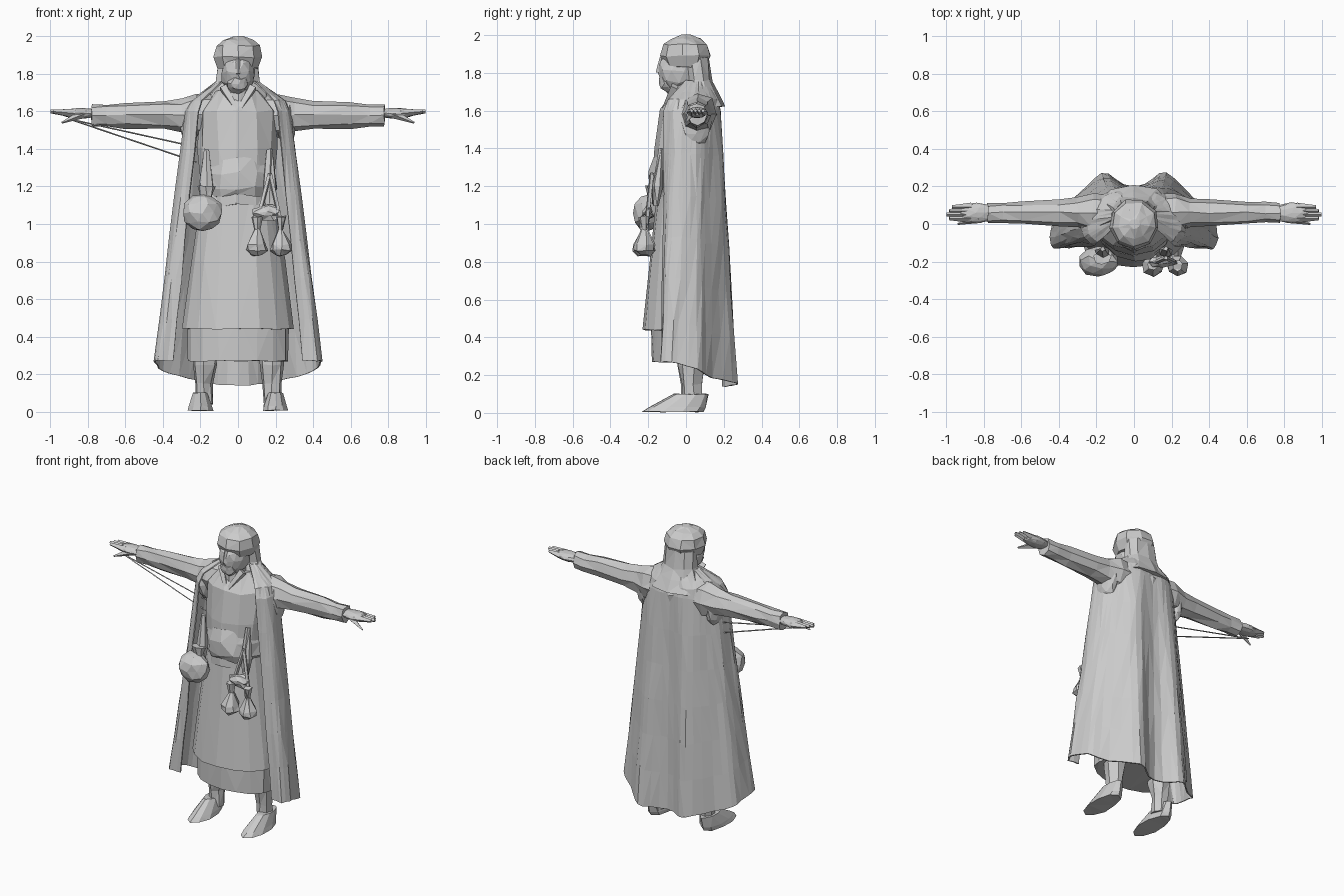
import bpy, bmesh, math, random
from mathutils import Vector

random.seed(4)
default_cube = bpy.data.objects.get("Cube")
if default_cube:
    bpy.data.objects.remove(default_cube)

grey = bpy.data.materials.new("plain grey")
grey.use_nodes = True
colour = (.6, .6, .6, 1)
grey.diffuse_color = colour
grey.node_tree.nodes["Principled BSDF"].inputs["Base Color"].default_value = colour


def finish(name, bm):
    """Turn a bmesh into a flat shaded grey object."""
    bmesh.ops.recalc_face_normals(bm, faces=bm.faces[:])
    mesh = bpy.data.meshes.new(name)
    bm.to_mesh(mesh)
    bm.free()
    mesh.materials.append(grey)
    part = bpy.data.objects.new(name, mesh)
    bpy.context.collection.objects.link(part)
    return part


def shake(bm, amount):
    """Make the facets slightly uneven."""
    for vert in bm.verts:
        vert.co += Vector([random.uniform(-amount, amount) for axis in range(3)])


def bridge(bm, rows):
    """Join neighbouring rows of vertices with quads."""
    for low, high in zip(rows, rows[1:]):
        for a, b, c, d in zip(low, low[1:], high[1:], high):
            bm.faces.new((a, b, c, d))


def tower(name, place, depth, profile, lean=0, sides=10, across=False, rough=.006):
    """Stack oval rings given as (height, radius); across lays the stack along x."""
    bm = bmesh.new()
    rows = []
    base = profile[0][0]
    for height, radius in profile:
        row = []
        for i in range(sides):
            angle = math.tau * i / sides
            point = (place[0] + radius * math.sin(angle),
                     place[1] - radius * depth * math.cos(angle) + lean * (height - base),
                     height)
            row.append(bm.verts.new(point[::-1] if across else point))
        rows.append(row)
    bm.faces.new(rows[0])
    bm.faces.new(rows[-1])
    bridge(bm, [row + row[:1] for row in rows])
    shake(bm, rough)
    bmesh.ops.triangulate(bm, faces=bm.faces[:])
    return finish(name, bm)


def blob(name, centre, size, rough=.006):
    """Faceted ellipsoid."""
    bm = bmesh.new()
    bmesh.ops.create_icosphere(bm, subdivisions=2, radius=1)
    bmesh.ops.scale(bm, vec=size, verts=bm.verts[:])
    bmesh.ops.translate(bm, vec=centre, verts=bm.verts[:])
    shake(bm, rough)
    return finish(name, bm)


def spike(name, start, end, thick, thin):
    """Tapered rod between two points."""
    start, end = Vector(start), Vector(end)
    bm = bmesh.new()
    bmesh.ops.create_cone(bm, cap_ends=True, segments=4, radius1=thick, radius2=thin,
                          depth=(end - start).length)
    turn = (end - start).to_track_quat("Z", "Y")
    for vert in bm.verts:
        vert.co = turn @ vert.co + (start + end) / 2
    return finish(name, bm)


def blend(start, end, amount):
    return start + (end - start) * amount


# Head, cap and veil
blob("face", (0, -.04, 1.81), (.095, .11, .11))
blob("beard", (0, -.1, 1.75), (.055, .045, .05))
spike("nose", (0, -.14, 1.8), (0, -.13, 1.88), .02, .01)
tower("wrapped_cap", (0, 0), 1,
      [(1.83, .11), (1.89, .135), (1.95, .12), (1.98, .08), (2, .03)], sides=9, rough=.004)
tower("neck", (0, -.03), 1, [(1.6, .07), (1.8, .06)])
tower("veil", (0, .08), .65, [(1.62, .2), (1.7, .15), (1.76, .12), (1.88, .11)], lean=-.1)

# Tunic, sash and skirts
tower("tunic", (0, -.04), .75, [(1.1, .18), (1.4, .21), (1.6, .21), (1.71, .12)],
      lean=.12, sides=12, rough=.01)
tower("sash", (0, -.03), .85, [(1.15, .18), (1.19, .2), (1.27, .19), (1.35, .16)],
      sides=12, rough=.01)
tower("outer_skirt", (0, -.02), .7, [(.44, .3), (.8, .25), (1.2, .19)], sides=16, rough=.004)
tower("under_skirt", (0, -.02), .6, [(.27, .27), (.5, .27)], sides=16, rough=.004)

# Cloak: open oval round the back, with folds that deepen towards the hem
HALF_TURN = math.radians(130)
SEGMENTS = 36
LEVELS = 6


def cloak_row(drop):
    row = []
    for i in range(SEGMENTS + 1):
        angle = blend(-HALF_TURN, HALF_TURN, i / SEGMENTS)
        wave = math.sin(2.7 * angle) ** 2
        behind = max(math.cos(angle), 0)
        fold = wave * blend(.02, .14, drop) * (1 if behind else .6)
        pinch = 1 - .25 * wave * behind * drop
        row.append(Vector((blend(.28, .45, drop) * math.sin(angle) * pinch,
                           blend(.18, .2, drop) * math.cos(angle) + fold * math.cos(1.5 * angle),
                           blend(1.6, .27 - .13 * behind, drop))))
    return row


outlines = [cloak_row(1 - level / LEVELS) for level in range(LEVELS + 1)]
for shrink, height in ((.9, 1.66), (.7, 1.7), (.4, 1.76)):
    outlines.append([Vector((p.x * shrink, p.y * shrink + .08 * (1 - shrink), height))
                     for p in outlines[LEVELS]])
bm = bmesh.new()
bridge(bm, [[bm.verts.new(p) for p in outline] for outline in outlines])
shake(bm, .004)
bmesh.ops.triangulate(bm, faces=bm.faces[:])
cloak = finish("cloak", bm)
cloak.modifiers.new("cloth", "SOLIDIFY").thickness = .008

# Parts found on both sides
for side, word in ((1, "left_"), (-1, "right_")):
    spike(word + "collar", (side * .08, -.06, 1.73), (0, -.12, 1.6), .025, .015)

    # Arm
    sleeve = [(.12, .11), (.22, .115), (.3, .09), (.4, .075), (.6, .068), (.7, .06), (.78, .062)]
    tower(word + "sleeve", (1.58, .06), .9, [(side * x, r) for x, r in sleeve],
          sides=8, across=True)
    blob(word + "sleeve_fold", (side * .26, .05, 1.54), (.05, .09, .13))

    # Hand
    blob(word + "palm", (side * .84, .06, 1.59), (.1, .055, .03), rough=.002)
    for finger in range(4):
        y = .03 + .02 * finger
        reach = 1 - .015 * abs(finger - 1)
        spike(word + "finger", (side * .87, y, 1.59), (side * reach, y, 1.6), .024, .01)
    spike(word + "thumb", (side * .82, .03, 1.59), (side * .94, 0, 1.54), .025, .005)

    # Leg and shoe
    tower(word + "leg", (side * .18, .03), 1.1, [(.04, .05), (.15, .05), (.25, .065), (.4, .065)],
          sides=7)
    tower(word + "shoe", (side * .2, -.07), 2.3, [(.005, .07), (.03, .065), (.1, .04)],
          lean=1, rough=.003)

    # Knotted cloth at the waist
    tower(word + "waist_knot", (side * .17, -.16), .7, [(1.1, .03), (1.2, .04), (1.4, .015)],
          lean=.1, sides=6)

# Round pouch on the right hip
blob("round_pouch", (-.19, -.2, 1.06), (.11, .08, .1))
tower("round_pouch_neck", (-.17, -.18), .8, [(1.1, .06), (1.15, .035), (1.2, .05)], sides=7)

# Pair of bell pouches on the left hip
for x in (.1, .23):
    tower("bell_pouch", (x, -.22), 1,
          [(.83, .03), (.86, .06), (.89, .055), (.97, .015), (1.04, .03)], sides=7)
    spike("pouch_cord", (x, -.21, 1), (.17, -.18, 1.27), .012, .012)
blob("pouch_flap", (.15, -.2, 1.06), (.08, .025, .04), rough=.01)

# Cords from the right hand to the side of the body
for height in (1.41, 1.33):
    spike("hand_cord", (-.9, .03, 1.56), (-.22, .02, height), .004, .004)
